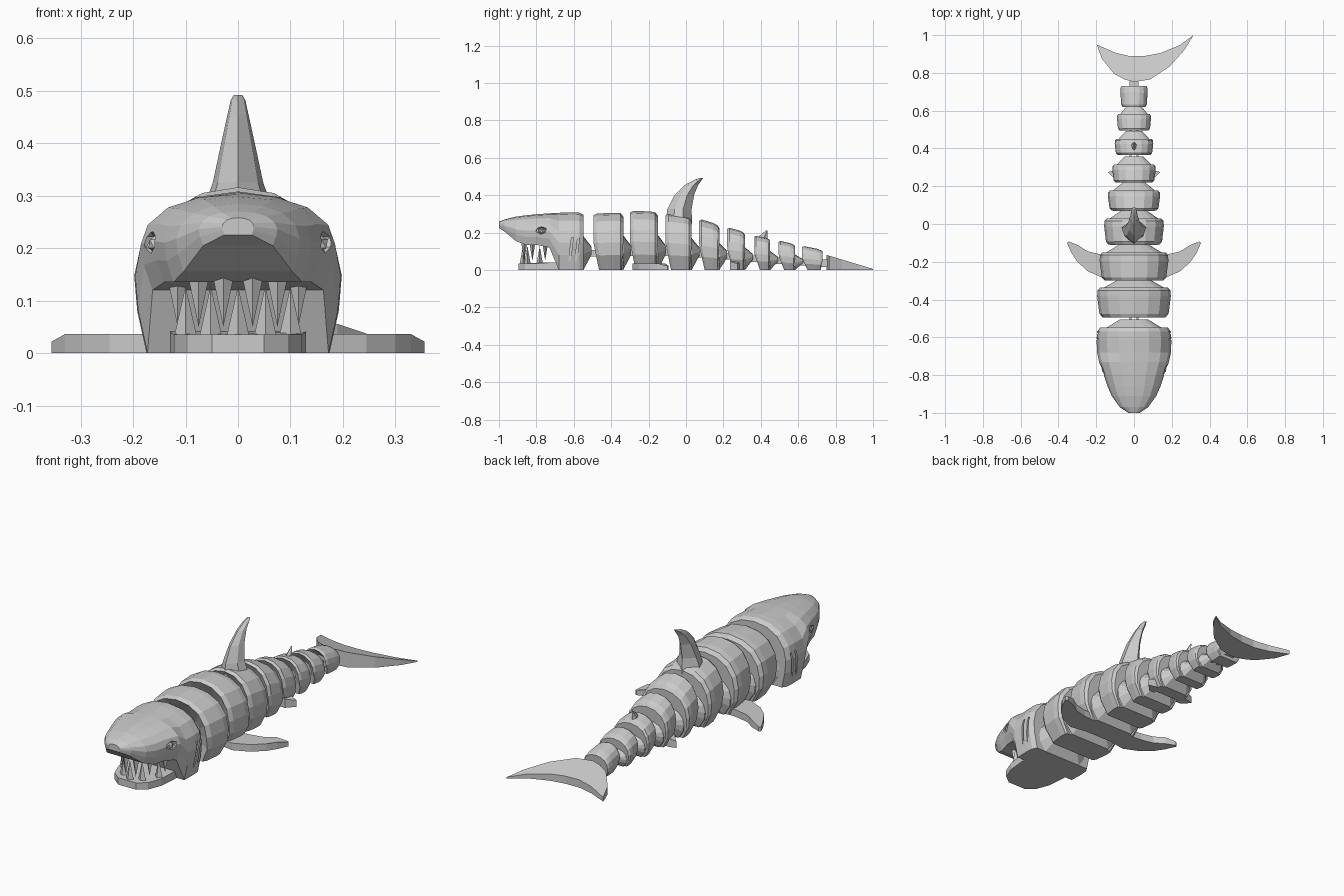
import bpy, bmesh
from mathutils import Vector, Euler

if "Cube" in bpy.data.objects:
    bpy.data.objects.remove(bpy.data.objects["Cube"])

# Half cross-section: (fraction of half width, fraction of height)
SECTION = [(0.74, 0), (0.97, 0.26), (1, 0.48), (0.93, 0.68), (0.72, 0.86), (0.4, 0.965)]


def make(name, verts, faces):
    bm = bmesh.new()
    vs = [bm.verts.new(v) for v in verts]
    for f in faces:
        bm.faces.new([vs[i] for i in f])
    bmesh.ops.recalc_face_normals(bm, faces=bm.faces[:])
    me = bpy.data.meshes.new(name)
    bm.to_mesh(me)
    bm.free()
    ob = bpy.data.objects.new(name, me)
    bpy.context.collection.objects.link(ob)
    return ob


def loft(name, rings):
    n = len(rings[0])
    verts = [v for r in rings for v in r]
    faces = [list(range(n)), [len(verts) - n + i for i in range(n)]]
    for k in range(len(rings) - 1):
        for i in range(n):
            j = (i + 1) % n
            faces.append([k * n + i, k * n + j, (k + 1) * n + j, (k + 1) * n + i])
    return make(name, verts, faces)


def ring(y, w, zb, zt, lean=0.0, base=0.74):
    """Body cross-section; lean shifts the lower part along y."""
    half = [(base, 0)] + SECTION[1:]
    pts = [(f * w, g) for f, g in half] + [(0, 1)] + [(-f * w, g) for f, g in reversed(half)]
    return [(x, y + lean * max(0, 1 - g / 0.5), zb + g * (zt - zb)) for x, g in pts]


def plate(name, outline, top, side=1):
    """Flat-bottomed plate; top(x, y) gives the height."""
    low = [(side * x, y, 0) for x, y in outline]
    high = [(side * x, y, top(x, y)) for x, y in outline]
    return loft(name, [low, high])


def box(name, loc, size, rot=(0, 0, 0)):
    e = Euler(rot).to_matrix()
    rings = []
    for z in (-0.5, 0.5):
        rings.append([Vector(loc) + e @ Vector((x * size[0], y * size[1], z * size[2]))
                      for x, y in ((-.5, -.5), (.5, -.5), (.5, .5), (-.5, .5))])
    return loft(name, rings)


def ball(name, loc, r, scale):
    bm = bmesh.new()
    bmesh.ops.create_icosphere(bm, subdivisions=1, radius=r)
    for v in bm.verts:
        v.co = Vector(loc) + v.co * Vector(scale)
    me = bpy.data.meshes.new(name)
    bm.to_mesh(me)
    bm.free()
    ob = bpy.data.objects.new(name, me)
    bpy.context.collection.objects.link(ob)
    return ob


def cut(target, cutter):
    cutter.hide_render = True
    m = target.modifiers.new("cut", 'BOOLEAN')
    m.operation, m.solver, m.object = 'DIFFERENCE', 'EXACT', cutter
    bpy.context.view_layer.objects.active = target
    bpy.ops.object.modifier_apply(modifier=m.name)
    bpy.data.objects.remove(cutter)


def joint(i, y1, w, h, nxt):
    """Tapered tongue behind a segment and the two links to the next one."""
    loft(f"tongue_{i}", [ring(y1 - 0.03, w * 0.85, 0, h * 0.7),
                         ring(y1, w * 0.8, 0, h * 0.6),
                         ring(y1 + 0.042, w * 0.42, h * 0.27, h * 0.42)])
    for s in (-1, 1):
        box(f"link_{i}", (s * 0.018, (y1 + nxt) / 2 + 0.02, h * 0.3), (0.012, nxt - y1 + 0.08, 0.035))


# Head: y, half width, bottom, top
HEAD = [(-1.0, .03, .225, .258), (-.97, .075, .205, .27), (-.91, .118, .155, .285),
        (-.86, .14, .135, .292), (-.8, .16, .135, .298), (-.73, .185, .12, .303),
        (-.68, .196, 0, .306), (-.61, .198, 0, .308), (-.57, .195, 0, .307), (-.548, .18, 0, .295)]
head = loft("head", [ring(y, w, zb, zt, 0, 0.88) for y, w, zb, zt in HEAD])

# Eye sockets, eyes and gill slits
for s in (-1, 1):
    cut(head, ball("socket_cutter", (s * .168, -.775, .212), .03, (.9, 1.15, .75)))
    for y in (-.615, -.582):
        cut(head, box("gill_cutter", (s * .198, y, .11), (.03, .01, .13), (-.12, 0, 0)))
    ball("eye", (s * .155, -.772, .208), .018, (1, 1, 1))

# Lower jaw
half_jaw = [(.05, -.895), (.095, -.86), (.122, -.79), (.13, -.7), (.13, -.6)]
plate("lower_jaw", half_jaw + [(-x, y) for x, y in reversed(half_jaw)],
      lambda x, y: .035 + .06 * max(0, y + .8))


# Teeth along the jaw arc
def tooth(name, x, z0, z1, r):
    y = -.872 + 9 * x * x
    base = [(x - r, y, z0), (x, y - r * .8, z0), (x + r, y, z0), (x, y + r * .8, z0)]
    make(name, base + [(x, y, z1)], [(0, 1, 2, 3)] + [(i, (i + 1) % 4, 4) for i in range(4)])


for x in (-.115, -.075, -.028, .028, .075, .115):
    tooth("upper_tooth", x, .155, .05, .022)
for x in (-.1, -.052, 0, .052, .1):
    tooth("lower_tooth", x, .03, .128, .022)

# Body segments: front y, rear y, half width, top front, top rear
SEGS = [(-.495, -.335, .195, .302, .308), (-.3, -.15, .182, .316, .312),
        (-.11, .03, .158, .3, .285), (.07, .178, .138, .27, .242),
        (.22, .315, .115, .226, .203), (.365, .45, .102, .182, .168),
        (.495, .583, .09, .155, .138), (.62, .73, .072, .127, .108)]
for i, (y0, y1, w, t0, t1) in enumerate(SEGS):
    d = (y1 - y0)
    loft(f"body_segment_{i + 1}", [
        ring(y0 + d * .35, w * .5, t0 * .15, t0 * .65),
        ring(y0, w * .86, 0, t0 * .97, .03),
        ring(y0 + d * .12, w * .94, 0, t0, .025),
        ring(y0 + d * .7, w, 0, t0 * .35 + t1 * .65),
        ring(y1 - d * .1, w * .99, 0, t1 * .99),
        ring(y1, w * .92, 0, t1 * .93, -.01)])
ends = [(-.548, .18, .3)] + [(s[1], s[2], s[4]) for s in SEGS]
starts = [s[0] for s in SEGS] + [.76]
for i, ((y1, w, h), nxt) in enumerate(zip(ends, starts)):
    if i < 8:
        joint(i, y1, w, h, nxt)
box("tail_link", (0, .75, .035), (.05, .08, .04))


# Upright fins: z, front y, rear y, half thickness
def upright_fin(name, rows):
    loft(name, [[(0, a, z), (t * .8, a + (b - a) * .3, z), (t, a + (b - a) * .65, z), (0, b, z),
                 (-t, a + (b - a) * .65, z), (-t * .8, a + (b - a) * .3, z)] for z, a, b, t in rows])


upright_fin("dorsal_fin", [(.25, -.11, .032, .075), (.325, -.1, .03, .048), (.4, -.062, .043, .032),
                           (.455, -.005, .065, .02), (.482, .045, .085, .014), (.492, .075, .092, .008)])
upright_fin("small_dorsal_fin", [(.14, .375, .44, .018), (.18, .39, .435, .012), (.212, .428, .436, .003)])

# Flat side fins, mirrored
PECTORAL = [(.08, -.27), (.165, -.285), (.245, -.25), (.3, -.2), (.33, -.155), (.355, -.1),
            (.345, -.093), (.295, -.112), (.245, -.145), (.18, -.16), (.08, -.17)]
for s in (-1, 1):
    plate("pectoral_fin", PECTORAL, lambda x, y: .036 if x < .34 else .022, s)
    plate("small_side_fin", [(.07, .235), (.1, .235), (.138, .275), (.1, .285), (.07, .285)],
          lambda x, y: .045 - .3 * max(0, x - .1), s)

# Crescent tail fin, sloping down to the rear
TAIL = [(-.197, .95), (-.17, .875), (-.105, .795), (-.05, .765), (0, .752), (.085, .765), (.19, .835),
        (.27, .925), (.315, 1.0), (.24, .945), (.14, .905), (.06, .89), (-.02, .888), (-.1, .907)]
plate("tail_fin", TAIL, lambda x, y: .006 + .3 * (1 - y))
